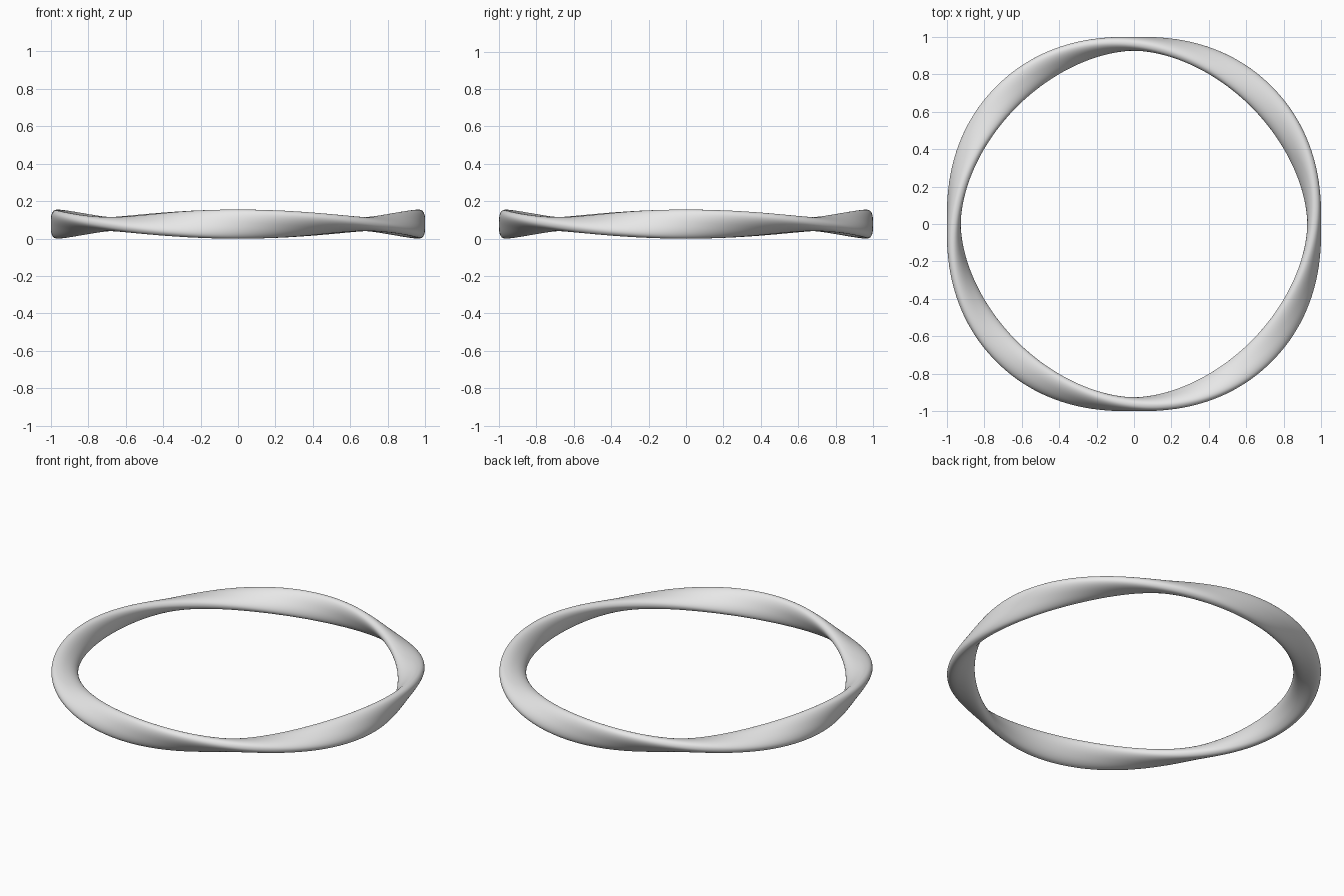
import bpy
import bmesh
from math import cos, sin, pi, copysign

cube = bpy.data.objects.get("Cube")
if cube:
    bpy.data.objects.remove(cube, do_unlink=True)

RADIUS = 0.9625        # centre line of the ring
HALF_HEIGHT = 0.0775   # long half axis of the section
HALF_THICK = 0.0375    # short half axis of the section
STEPS, SIDES = 256, 40
ROUNDNESS = 2 / 2.3    # slightly squared ellipse

# Plain grey material
grey = bpy.data.materials.new("light grey")
grey.use_nodes = True
colour = (0.8, 0.8, 0.8, 1)
grey.diffuse_color = colour
grey.node_tree.nodes["Principled BSDF"].inputs["Base Color"].default_value = colour


def soft(value):
    return copysign(abs(value) ** ROUNDNESS, value)


def section(bm, angle):
    """One upright oval, turned by twice its angle around the ring."""
    twist = 2 * angle
    verts = []
    for i in range(SIDES):
        t = 2 * pi * i / SIDES
        across, along = HALF_THICK * soft(cos(t)), HALF_HEIGHT * soft(sin(t))
        r = RADIUS + across * cos(twist) + along * sin(twist)
        z = HALF_HEIGHT - across * sin(twist) + along * cos(twist)
        verts.append(bm.verts.new((r * cos(angle), r * sin(angle), z)))
    return verts


# Twisted ring: sections swept around the circle and joined
bm = bmesh.new()
rings = [section(bm, 2 * pi * k / STEPS) for k in range(STEPS)]
for k in range(STEPS):
    a, b = rings[k], rings[(k + 1) % STEPS]
    for i in range(SIDES):
        j = (i + 1) % SIDES
        bm.faces.new((a[i], b[i], b[j], a[j])).smooth = True
bmesh.ops.recalc_face_normals(bm, faces=bm.faces)

mesh = bpy.data.meshes.new("twisted_ring")
bm.to_mesh(mesh)
bm.free()
mesh.materials.append(grey)
ring = bpy.data.objects.new("twisted_ring", mesh)
bpy.context.collection.objects.link(ring)
